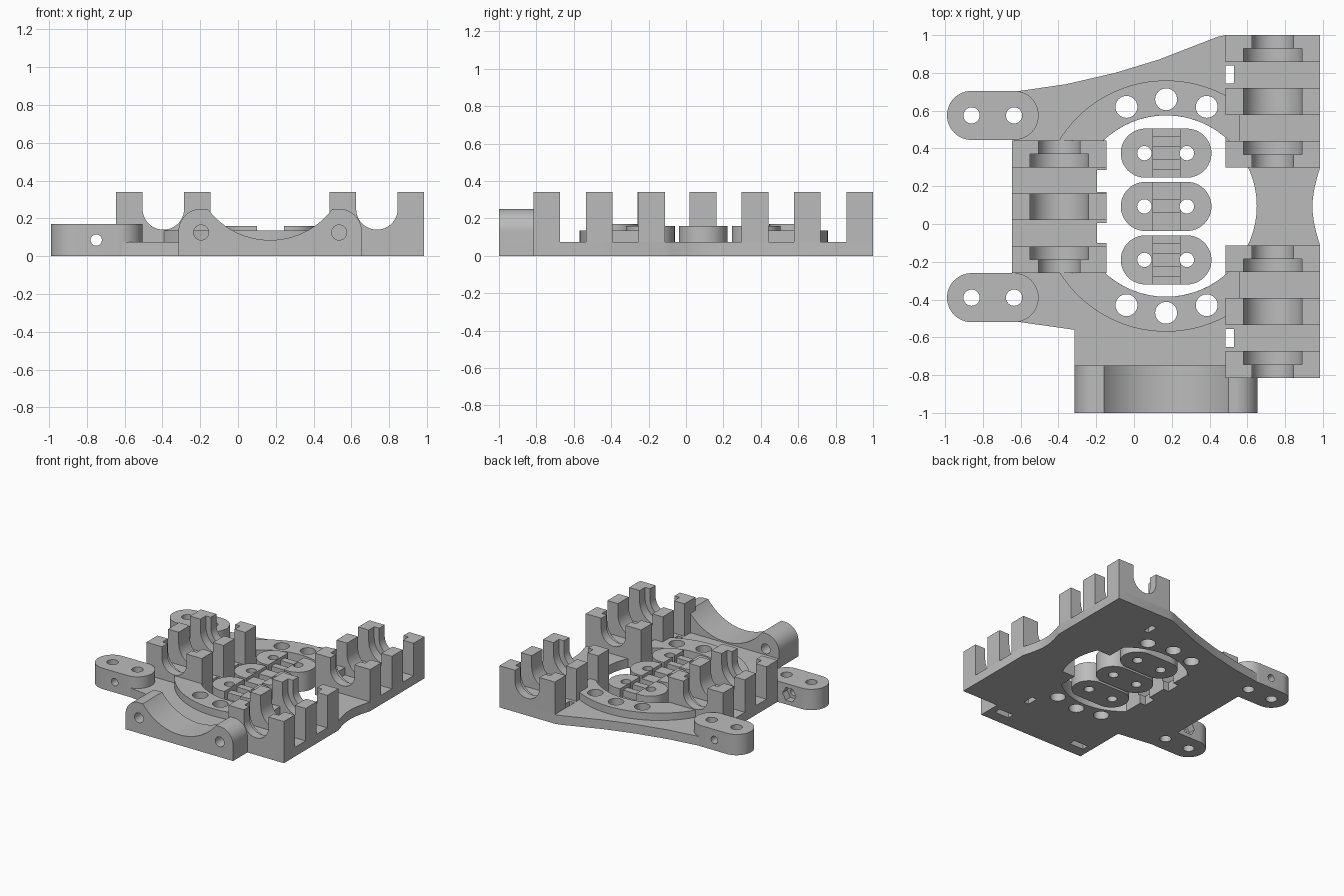
import bpy, bmesh, math
from mathutils import Vector

if "Cube" in bpy.data.objects:
    bpy.data.objects.remove(bpy.data.objects["Cube"])

mat = bpy.data.materials.new("plain_grey")
mat.diffuse_color = (0.5, 0.5, 0.5, 1)
mat.use_nodes = True
mat.node_tree.nodes["Principled BSDF"].inputs["Base Color"].default_value = mat.diffuse_color
CX, CY = 0.17, 0.095          # centre of the round opening
BASE, RING = 0.075, 0.135     # plate and ring heights


def arc(cx, cy, r, a0, a1, n=24):
    return [(cx + r * math.cos(math.radians(a0 + (a1 - a0) * i / n)),
             cy + r * math.sin(math.radians(a0 + (a1 - a0) * i / n))) for i in range(n + 1)]


def circle(cx, cy, r, n=32):
    return arc(cx, cy, r, 0, 360 * (n - 1) / n, n - 1)


def rect(x0, x1, y0, y1):
    return [(x0, y0), (x1, y0), (x1, y1), (x0, y1)]


def capsule(x0, x1, y, r):
    return arc(x1, y, r, -90, 90) + arc(x0, y, r, 90, 270)


def prism(name, pts, lo, hi, axis="Z"):
    """Extrude a profile along z (x, y points) or along y (x, z points)."""
    bm = bmesh.new()
    place = (lambda p, h: (p[0], p[1], h)) if axis == "Z" else (lambda p, h: (p[0], h, p[1]))
    face = bm.faces.new([bm.verts.new(place(p, lo)) for p in pts])
    ext = bmesh.ops.extrude_face_region(bm, geom=[face])
    move = Vector((0, 0, hi - lo)) if axis == "Z" else Vector((0, hi - lo, 0))
    bmesh.ops.translate(bm, vec=move, verts=[v for v in ext["geom"] if isinstance(v, bmesh.types.BMVert)])
    bmesh.ops.recalc_face_normals(bm, faces=bm.faces)
    me = bpy.data.meshes.new(name)
    bm.to_mesh(me)
    bm.free()
    me.materials.append(mat)
    ob = bpy.data.objects.new(name, me)
    bpy.context.collection.objects.link(ob)
    return ob


def boolean(ob, others, op="DIFFERENCE"):
    bpy.context.view_layer.objects.active = ob
    for c in others:
        m = ob.modifiers.new("bool", "BOOLEAN")
        m.operation, m.object, m.solver = op, c, "EXACT"
        bpy.ops.object.modifier_apply(modifier=m.name)
        bpy.data.objects.remove(c)


def hole(x, y, r):
    return prism("cutter", circle(x, y, r), -0.1, 0.6)


def slot(x0, x1, y0, y1, lo=-0.1, hi=0.6):
    return prism("cutter", rect(x0, x1, y0, y1), lo, hi)


# base plate with swept back edge and waisted right edge
outline = [(-0.635, 0.70), (-0.635, -0.515), (-0.315, -0.56), (-0.315, -0.995), (0.655, -0.995),
           (0.655, -0.815), (0.985, -0.815), (0.985, -0.113)]
outline += [(0.985 - 0.04 * math.sin(math.pi * i / 12), -0.113 + 0.411 * i / 12) for i in range(1, 12)]
outline += [(0.985, 0.298), (0.985, 1.0), (0.485, 1.0), (0.44, 0.99), (0.13, 0.87), (-0.1, 0.80), (-0.36, 0.74)]
plate = prism("base_plate", outline, 0, BASE)
boolean(plate, [prism("cutter", circle(CX, CY, 0.48, 64), -0.1, 0.6)])

# bearing holders: (left, right, start, end)
HOLDERS = {"left_holder": (-0.645, -0.26), "front_right_holder": (0.485, -0.815), "back_right_holder": (0.485, 0.298)}
W, LENGTH, POST, STEP = 0.50, 0.702, 0.142, 0.28
boolean(plate, [slot(x, x + W, y, y + LENGTH, 0, BASE) for x, y in HOLDERS.values()], "UNION")


def cradle(x, r):
    """Post profile with a U-shaped seat of radius r."""
    c = x + W / 2
    return ([(x, BASE), (x + W, BASE), (x + W, 0.34), (c + r, 0.34)]
            + arc(c, 0.25, r, 0, -180) + [(c - r, 0.34), (x, 0.34)])


for name, (x, y) in HOLDERS.items():
    h = POST / 2
    seats = [(y, h, 0.11), (y + h, h, 0.155), (y + STEP, POST, 0.155),
             (y + 2 * STEP, h, 0.155), (y + 2 * STEP + h, h, 0.11)]
    for i, (y0, d, r) in enumerate(seats):
        prism(f"{name}_post_{i}", cradle(x, r), y0, y0 + d, "Y")

# cable tie slots
boolean(plate, [slot(-0.195, -0.1, 0.17, 0.285), slot(-0.195, -0.1, -0.1, 0.005),
                slot(0.485, 0.53, 0.745, 0.84), slot(0.485, 0.53, -0.65, -0.555)])

# two raised arcs of the mounting ring, with screw holes through the plate
SCREWS = [(-0.04, 0.525), (CX, 0.565), (0.385, 0.525)]
for s, name in ((1, "back_ring"), (-1, "front_ring")):
    a = math.degrees
    outer = arc(CX, CY, 0.665, a(math.acos(0.39 / 0.665)), 180 - a(math.asin(0.348 / 0.665)), 32)
    inner = arc(CX, CY, 0.48, 180 - a(math.asin(0.348 / 0.48)), a(math.acos(0.39 / 0.48)), 32)
    ring = prism(name, [(x, CY + s * (y - CY)) for x, y in outer + inner], BASE, RING)
    for ob in (ring, plate):
        boolean(ob, [hole(x, CY + s * d, 0.058) for x, d in SCREWS])

# belt lugs with upright holes, a cross hole and a hexagonal nut pocket
for name, y, s in (("back_lug", 0.575, -1), ("front_lug", -0.39, 1)):
    lug = prism(name, capsule(-0.86, -0.635, y, 0.13), 0, 0.17)
    face = y + s * 0.13
    boolean(lug, [hole(-0.86, y, 0.043), hole(-0.635, y, 0.043),
                  prism("cutter", circle(-0.75, 0.085, 0.03, 24), y - 0.3, y + 0.3, "Y"),
                  prism("cutter", circle(-0.75, 0.085, 0.06, 6), face - s * 0.06, face + s * 0.1, "Y")])
    boolean(plate, [hole(-0.635, y, 0.043)])

# front clamp: rounded ends, scooped top, bolt holes and nut slots
body = [(-0.315, 0), (0.655, 0)] + arc(0.535, 0.13, 0.12, 0, 90) + arc(-0.195, 0.13, 0.12, 90, 180)
clamp = prism("front_clamp", body, -1.0, -0.75, "Y")
boolean(clamp, [prism("cutter", circle(CX, 0.4975, 0.4125, 96), -1.2, -0.5, "Y")])
for x in (-0.195, 0.535):
    nut = (x - 0.065, x + 0.065, -0.905, -0.85, -0.1, 0.19)
    boolean(clamp, [prism("cutter", circle(x, 0.125, 0.04), -1.2, -0.5, "Y"), slot(*nut)])
    boolean(plate, [slot(*nut)])

# loose belt clamps inside the opening
for i, y in enumerate((-0.19, 0.093, 0.375)):
    clip = prism(f"belt_clip_{i}", capsule(0.06, 0.28, y, 0.13), 0, 0.16)
    cuts = [hole(0.055, y, 0.038), hole(0.28, y, 0.038),
            slot(0.1, 0.243, y - 0.2, y + 0.2, RING), slot(0.1, 0.243, y - 0.033, y + 0.033, 0.08)]
    if i != 1:
        cuts += [slot(0.1, 0.243, y + s * 0.13 - 0.042, y + s * 0.13 + 0.042, 0.08) for s in (-1, 1)]
    boolean(clip, cuts)

# crisp edges, smooth curves
for ob in bpy.context.scene.objects:
    ob.select_set(True)
bpy.ops.object.shade_smooth_by_angle(angle=math.radians(30))
